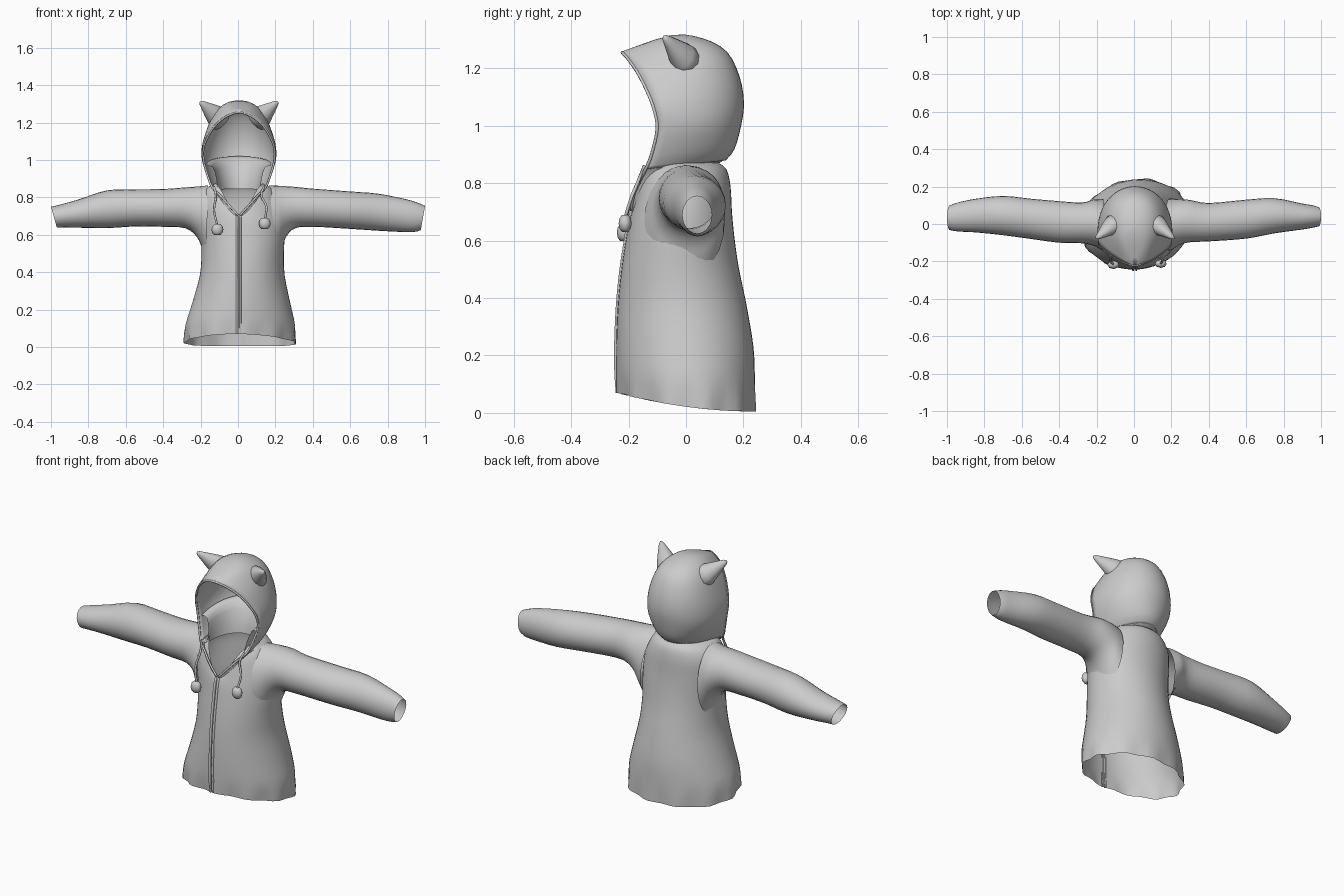
import bpy, bmesh, math
from mathutils import Vector

if "Cube" in bpy.data.objects:
    bpy.data.objects.remove(bpy.data.objects["Cube"])

cloth = bpy.data.materials.new("grey_cloth")
cloth.diffuse_color = (0.6, 0.6, 0.6, 1)
cloth.use_nodes = True
cloth.node_tree.nodes["Principled BSDF"].inputs["Base Color"].default_value = cloth.diffuse_color


def resample(rows, n):
    """Catmull-Rom interpolation of a list of number rows, n steps per span."""
    out = []
    for i in range(len(rows) - 1):
        a, b, c, d = (rows[min(max(i + k, 0), len(rows) - 1)] for k in (-1, 0, 1, 2))
        for s in range(n):
            t = s / n
            out.append([0.5 * (2 * q + (r - p) * t + (2 * p - 5 * q + 4 * r - w) * t * t
                               + (3 * q - p - 3 * r + w) * t ** 3)
                        for p, q, r, w in zip(a, b, c, d)])
    out.append(list(rows[-1]))
    return out


def loft(name, rings, closed=True, cap=False, thick=0):
    """Skin a list of equal-length point rings."""
    bm = bmesh.new()
    vr = [[bm.verts.new(p) for p in ring] for ring in rings]
    n = len(vr[0])
    for lo, hi in zip(vr, vr[1:]):
        for j in range(n if closed else n - 1):
            k = (j + 1) % n
            bm.faces.new((lo[j], lo[k], hi[k], hi[j]))
    if cap:
        bm.faces.new(vr[0])
        bm.faces.new(vr[-1])
    bmesh.ops.remove_doubles(bm, verts=bm.verts, dist=0.0004)
    bmesh.ops.recalc_face_normals(bm, faces=bm.faces)
    mesh = bpy.data.meshes.new(name)
    bm.to_mesh(mesh)
    bm.free()
    mesh.materials.append(cloth)
    mesh.shade_smooth()
    obj = bpy.data.objects.new(name, mesh)
    bpy.context.collection.objects.link(obj)
    if thick:
        mod = obj.modifiers.new("thickness", "SOLIDIFY")
        mod.thickness = thick
        mod.offset = 0
    return obj


def tube(name, points, radius, sides=6):
    """Round tube along a path."""
    pts = [Vector(p) for p in resample(points, 4)]
    rings = []
    for i, p in enumerate(pts):
        d = (pts[min(i + 1, len(pts) - 1)] - pts[max(i - 1, 0)]).normalized()
        u = d.cross(Vector((0.3, 1, 0.2))).normalized()
        w = d.cross(u)
        rings.append([p + radius * (u * math.cos(k * math.tau / sides) + w * math.sin(k * math.tau / sides))
                      for k in range(sides)])
    return loft(name, rings, cap=True)


# Jacket body: z front, z back, x left, x right, y front, y back, front-dip power
body_rows = [
    (.07, .005, -.285, .308, -.238, .24, 2),
    (.15, .11, -.28, .305, -.243, .24, 2),
    (.25, .23, -.245, .28, -.243, .235, 2),
    (.38, .38, -.205, .25, -.237, .21, 2),
    (.50, .50, -.195, .245, -.225, .185, 2),
    (.60, .60, -.2, .25, -.21, .17, 2),
    (.66, .70, -.21, .245, -.2, .16, 4),
    (.69, .79, -.205, .22, -.192, .155, 6),
    (.70, .85, -.17, .18, -.186, .14, 8),
    (.705, .875, -.12, .13, -.182, .105, 8)]


def body_point(row, a):
    zf, zb, xl, xr, yf, yb, p = row
    fold = 1 + 0.03 * max(0, 1 - zb / 0.12) * math.sin(11 * a)   # gathered hem
    twist = 0.08 * max(0, 1 - zb / 0.5)
    dip = ((1 + math.cos(a)) / 2) ** p
    return ((xl + xr) / 2 + (xr - xl) / 2 * math.sin(a - twist) * fold,
            (yf + yb) / 2 - (yb - yf) / 2 * math.cos(a) * fold,
            zb + (zf - zb) * dip)


rows = resample(body_rows, 3)
loft("jacket_body", [[body_point(r, k * math.tau / 48) for k in range(48)] for r in rows])

# Zip: two narrow raised strips down the front
for side, x in (("left", -.005), ("right", .012)):
    strip = []
    for r in rows[:-3]:
        y, z = r[4], r[0]
        strip.append([(x - .006, y + .003, z), (x - .004, y - .007, z),
                      (x + .004, y - .007, z), (x + .006, y + .003, z)])
    loft("zip_" + side, strip, closed=False)

# Sleeves, flared into the torso: x top, x bottom, z low, z high, y low, y high
left_rows = [
    (-.16, -.17, .47, .863, -.145, .135), (-.185, -.193, .53, .862, -.13, .133),
    (-.22, -.22, .588, .858, -.115, .13),
    (-.28, -.28, .635, .854, -.103, .115), (-.40, -.40, .643, .845, -.10, .122),
    (-.55, -.55, .645, .843, -.08, .135), (-.70, -.70, .636, .838, -.06, .15),
    (-.85, -.84, .638, .79, -.045, .135), (-.95, -.93, .64, .762, -.04, .115),
    (-1.0, -.968, .638, .75, -.033, .10)]
right_rows = [
    (.165, .21, .47, .863, -.145, .135), (.20, .235, .53, .863, -.128, .135),
    (.24, .258, .59, .861, -.11, .133),
    (.30, .305, .635, .857, -.097, .128), (.40, .40, .643, .847, -.093, .112),
    (.60, .60, .632, .832, -.078, .13), (.75, .75, .622, .82, -.05, .138),
    (.90, .89, .615, .79, -.03, .11), (.96, .95, .617, .772, -.02, .10),
    (1.0, .977, .625, .755, -.012, .09)]
for name, table in (("sleeve_left", left_rows), ("sleeve_right", right_rows)):
    rings = []
    for xt, xb, zl, zh, yl, yh in resample(table, 3):
        ring = []
        for k in range(24):
            c, s = math.cos(k * math.tau / 24), math.sin(k * math.tau / 24)
            ring.append(((xt + xb) / 2 + (xt - xb) / 2 * s,
                         (yl + yh) / 2 + (yh - yl) / 2 * c, (zl + zh) / 2 + (zh - zl) / 2 * s))
        rings.append(ring)
    loft(name, rings)

# Hood: opening x, y, z, back y, back z, side bulge
hood_rows = [
    (.14, -.14, .85, .135, .882, .005), (.162, -.12, .90, .165, .92, .012),
    (.188, -.10, .99, .188, 1.0, .02), (.19, -.112, 1.06, .198, 1.08, .022),
    (.168, -.135, 1.12, .183, 1.17, .03), (.13, -.165, 1.18, .14, 1.255, .038),
    (.08, -.195, 1.225, .06, 1.30, .045), (.04, -.212, 1.245, -.05, 1.312, .03),
    (0, -.222, 1.255, -.222, 1.255, 0)]


def hood_arc(row, n=28):
    fx, fy, fz, by, bz, bulge = row
    arc = []
    for k in range(n + 1):
        a = math.pi * k / n
        s = math.sin(a)
        arc.append((.005 + fx * math.cos(a) + bulge * math.sin(2 * a),
                    fy + (by - fy) * s, fz + (bz - fz) * s))
    return arc


loft("hood", [hood_arc(r) for r in resample(hood_rows, 3)], closed=False, thick=.008)

# Inner collar rising from the neck hole, and the tucked seam below the hood
loft("inner_collar", [hood_arc(r) for r in resample(
    [(.115, -.12, .84, .075, .845, .005), (.12, -.10, .90, .09, .92, .01),
     (.14, -.085, .96, .14, 1.01, .01), (.17, -.09, .97, .18, 1.02, .015)], 2)], closed=False)
loft("hood_seam", [hood_arc(hood_rows[0]),
                   hood_arc((.115, -.12, .84, .075, .845, .005))], closed=False)

# Rolled edge of the hood opening, carried down the neckline to the zip
edge = [r[:3] for r in hood_rows]
rim = [(.005, -.19, .705), (.055, -.18, .76), (.10, -.16, .81)] + edge[:-1]
path = ([(.005 + x, y, z) for x, y, z in rim] + [(.005, -.222, 1.255)]
        + [(.005 - x, y, z) for x, y, z in reversed(rim)])
tube("opening_edge", path, .006)

# Neckline facings filling between lapel edge and body
for side, m in (("left", -1), ("right", 1)):
    outer = [(.02, -.183, .69), (.08, -.165, .76), (.125, -.125, .82), (.15, -.08, .855)]
    inner = [(.005, -.19, .705), (.055, -.18, .76), (.10, -.16, .81), (.138, -.14, .85)]
    loft("lapel_" + side, [[(.005 + m * x, y, z) for x, y, z in line]
                           for line in (resample(outer, 3), resample(inner, 3))], closed=False)

# Ears: tapered, rounded horns leaning out and forward
for side, m in (("left", -1), ("right", 1)):
    base, tip = Vector((m * .095 + .005, .012, 1.213)), Vector((m * .208 + .005, -.078, 1.312))
    axis = (tip - base).normalized()
    u = axis.cross(Vector((0, 1, 0))).normalized()
    w = axis.cross(u)
    rings = []
    for t, r in ((0, .066), (.3, .056), (.55, .040), (.8, .023), (.93, .014), (.99, .005)):
        c = base.lerp(tip, t)
        rings.append([c + r * (u * math.cos(k * math.tau / 12) + .85 * w * math.sin(k * math.tau / 12))
                      for k in range(12)])
    loft("ear_" + side, rings, cap=True)

# Drawstrings with end beads
cords = (("left", [(-.13, -.145, .86), (-.118, -.165, .81), (-.128, -.195, .73), (-.11, -.215, .65)],
          (-.11, -.218, .628)),
         ("right", [(.14, -.145, .86), (.125, -.165, .81), (.152, -.19, .75), (.143, -.212, .68)],
          (.143, -.212, .66)))
for side, pts, bead in cords:
    tube("drawstring_" + side, pts, .006)
    rings = []
    for k in range(1, 6):
        a = math.pi * k / 6
        rings.append([(bead[0] + .032 * math.sin(a) * math.cos(j * math.tau / 8),
                       bead[1] + .023 * math.sin(a) * math.sin(j * math.tau / 8),
                       bead[2] + .034 * math.cos(a)) for j in range(8)])
    loft("bead_" + side, rings, cap=True)
